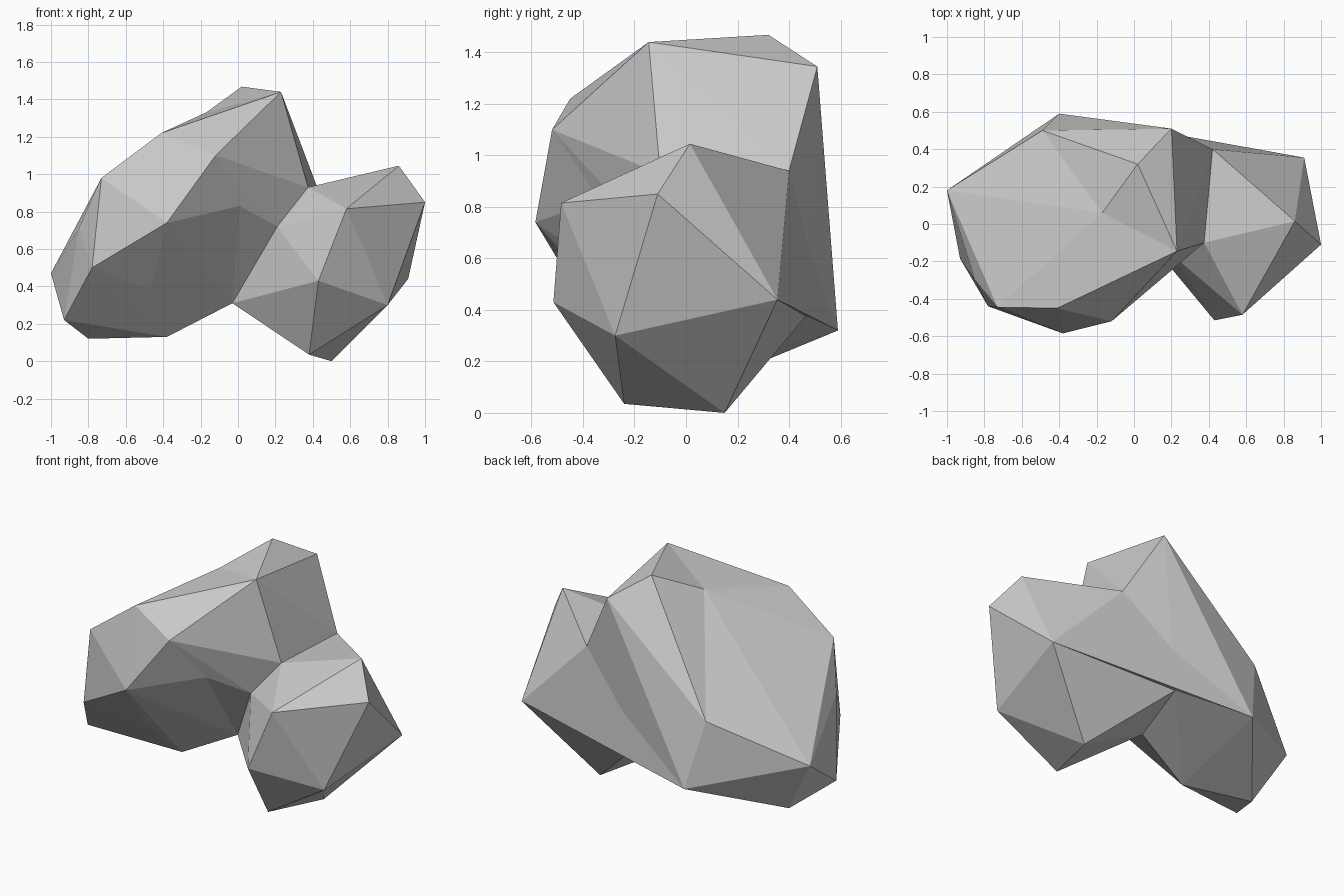
import bpy, bmesh

if "Cube" in bpy.data.objects:
    bpy.data.objects.remove(bpy.data.objects["Cube"])

# Corner points shared by neighbouring lumps of the rock
TIP, BACK_TIP = (.23, -.145, 1.44), (.20, .51, 1.345)
SADDLE_F, SADDLE_B = (.375, -.10, .93), (.42, .40, .94)
BROW, LEDGE, NOTCH = (-.12, -.52, 1.10), (.01, -.335, .83), (.21, -.17, .72)
ARCH, BACK_NOTCH = (-.03, .04, .31), (.08, .465, .375)
BACK_LOW, BACK_MID = (-.40, .59, .32), (-.49, .50, .74)
DIP, RIGHT_BACK = (-.17, .06, 1.33), (.91, .355, .44)


def lump(name, points):
    """Faceted convex stone spanning the given corner points."""
    bm = bmesh.new()
    for p in points:
        bm.verts.new(p)
    res = bmesh.ops.convex_hull(bm, input=bm.verts)
    spare = {g for g in res["geom_interior"] + res["geom_unused"]
             if isinstance(g, bmesh.types.BMVert)}
    bmesh.ops.delete(bm, geom=list(spare), context='VERTS')
    bmesh.ops.recalc_face_normals(bm, faces=bm.faces)
    me = bpy.data.meshes.new(name)
    bm.to_mesh(me)
    bm.free()
    ob = bpy.data.objects.new(name, me)
    bpy.context.collection.objects.link(ob)
    return ob


# Large left lump
rock = lump("rock", [
    (-1, .18, .47), (-.93, -.185, .22), (-.80, .105, .12), (-.38, -.02, .13),
    (-.465, -.28, .385), (-.38, -.585, .74), (-.78, -.44, .50),
    (-.85, -.30, .71), (-.73, -.445, .98), (-.70, -.12, .866),
    (-.41, -.45, 1.22), DIP, TIP, BACK_TIP, BROW, LEDGE, ARCH,
    SADDLE_F, SADDLE_B, BACK_NOTCH, BACK_LOW, BACK_MID])

# Smaller right lump, and the wedges that blend it into the large one
parts = [
    lump("right_lump", [
        (.38, -.24, .035), (.50, .15, 0), (.80, -.275, .30), RIGHT_BACK,
        (1, -.11, .85), (.86, .015, 1.045), (.43, -.515, .43),
        (.58, -.485, .815), SADDLE_F, SADDLE_B, NOTCH, ARCH, BACK_NOTCH]),
    lump("front_wedge", [BROW, LEDGE, NOTCH, SADDLE_F, TIP, ARCH]),
    lump("back_wedge", [RIGHT_BACK, SADDLE_B, BACK_LOW, BACK_NOTCH]),
    lump("peak", [(.02, .32, 1.468), TIP, DIP, BACK_MID, BACK_TIP]),
]

# Fuse everything into a single stone
bpy.context.view_layer.objects.active = rock
for p in parts:
    mod = rock.modifiers.new("fuse", 'BOOLEAN')
    mod.operation, mod.solver, mod.object = 'UNION', 'EXACT', p
    bpy.ops.object.modifier_apply(modifier=mod.name)
    bpy.data.objects.remove(p)
